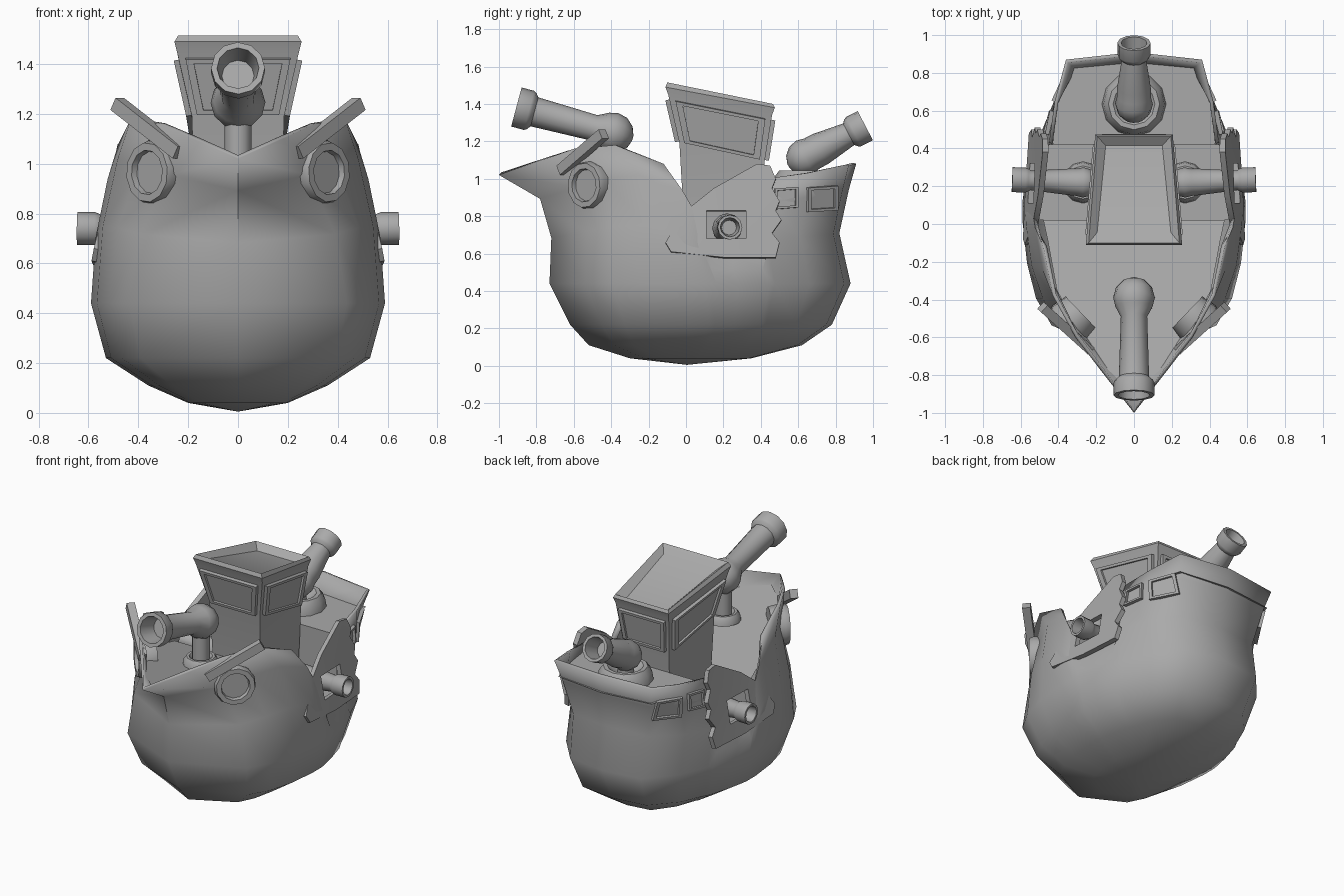
import bpy, bmesh, math
from mathutils import Vector
from mathutils.bvhtree import BVHTree

if "Cube" in bpy.data.objects:
    bpy.data.objects.remove(bpy.data.objects["Cube"])

grey = bpy.data.materials.new("ship grey")
grey.use_nodes = True
grey.diffuse_color = (0.4, 0.4, 0.4, 1)
grey.node_tree.nodes["Principled BSDF"].inputs["Base Color"].default_value = (0.4, 0.4, 0.4, 1)


def finish(bm, name, mirror=False, angle=40, shell=0):
    """Turn a bmesh into a shaded object; a shell is an open skin thickened inwards."""
    if mirror:
        bmesh.ops.mirror(bm, geom=bm.verts[:] + bm.edges[:] + bm.faces[:], axis='X', merge_dist=0.001)
    bmesh.ops.recalc_face_normals(bm, faces=bm.faces[:])
    if shell:
        bm.normal_update()
        lowest = min(bm.faces, key=lambda f: f.calc_center_median().z)
        if lowest.normal.z > 0:
            bmesh.ops.reverse_faces(bm, faces=bm.faces[:])
    mesh = bpy.data.meshes.new(name)
    bm.to_mesh(mesh)
    bm.free()
    obj = bpy.data.objects.new(name, mesh)
    bpy.context.collection.objects.link(obj)
    mesh.materials.append(grey)
    bpy.ops.object.select_all(action='DESELECT')
    obj.select_set(True)
    bpy.context.view_layer.objects.active = obj
    bpy.ops.object.shade_smooth_by_angle(angle=math.radians(angle))
    if shell:
        mod = obj.modifiers.new("thickness", 'SOLIDIFY')
        mod.thickness, mod.offset = shell, -1


def skin(bm, rings, closed=True):
    """Join successive rings of points with quads."""
    rows = [[bm.verts.new(p) for p in ring] for ring in rings]
    n = len(rows[0])
    for a, b in zip(rows, rows[1:]):
        for i in range(n if closed else n - 1):
            j = (i + 1) % n
            bm.faces.new((a[i], a[j], b[j], b[i]))
    return rows


def lathe(bm, profile, origin, axis, sides=12):
    """Revolve (distance, radius) pairs about an axis."""
    axis = Vector(axis).normalized()
    u = axis.orthogonal().normalized()
    v = axis.cross(u)
    turns = [math.tau * (i + 0.5) / sides for i in range(sides)]
    rows = skin(bm, [[Vector(origin) + axis * d + (u * math.cos(t) + v * math.sin(t)) * r
                      for t in turns] for d, r in profile])
    bm.faces.new(rows[0])
    bm.faces.new(rows[-1])


def panel(bm, corners, outward, depth, border):
    """Raised frame with a sunken pane."""
    c = [Vector(p) for p in corners]
    n = (c[2] - c[0]).cross(c[3] - c[1]).normalized()
    if n.dot(Vector(outward)) < 0:
        n = -n
    mid = sum(c, Vector()) / 4
    k = [p.lerp(mid, border) for p in c]
    rows = skin(bm, [c, [p + n * depth for p in c], [p + n * depth for p in k],
                     [p + n * depth * 0.4 for p in k]])
    bm.faces.new(rows[-1])


# Hull: rim points (y, x, z) from bow to stern, with the belly fullness beside each
rim = [(-1, 0, 1.02), (-.77, .18, 1.1), (-.6, .31, 1.16), (-.38, .43, 1.18), (-.12, .48, 1.08),
       (.01, .51, .83), (.06, .53, .62), (.2, .53, .62), (.4, .505, .62), (.43, .45, 1.0),
       (.65, .42, 1.03), (.87, .36, 1.07), (.91, 0, 1.08)]
full = [0, .74, .88, .96, 1, 1, .99, .95, .87, .84, .71, .44, 0]
upper = [(-1, .91, 1), (-.78, .87, .78), (-.72, .82, .42), (-.73, .88, 0)]
lower = [(-.62, .78, .53, .22), (-.52, .62, .36, .11), (-.3, .35, .2, .04), (0, .01, 0, .005)]
along = [(p[0] + 1) / 1.91 for p in rim]
rings = [[(.59 * f * (1 - k * k) + x * k * k, a + (b - a) * s, .44 + (z - .44) * k)
          for (y, x, z), f, s in zip(rim, full, along)] for a, b, k in upper]
rings += [[(w * f, a + (b - a) * s, z) for f, s in zip(full, along)] for a, b, w, z in lower]
bm = bmesh.new()
skin(bm, rings, closed=False)
bmesh.ops.remove_doubles(bm, verts=bm.verts[:], dist=0.012)
skin_tree = BVHTree.FromBMesh(bm)
finish(bm, "hull", mirror=True, angle=60, shell=0.02)


def on_hull(y, z):
    return skin_tree.ray_cast(Vector((2, y, z)), Vector((-1, 0, 0)))[0]


def deck(name, half, z_of, wall_y=None, wall=None):
    """Deck from half outline points, with an optional step wall."""
    pts = half + [(-x, y) for x, y in reversed(half) if x > 0]
    bm = bmesh.new()
    bm.faces.new([bm.verts.new((x, y, z_of(y))) for x, y in pts])
    if wall:
        x, low = wall
        bm.faces.new([bm.verts.new(p) for p in ((-x, wall_y, low), (x, wall_y, low),
                                                (x, wall_y, z_of(wall_y)), (-x, wall_y, z_of(wall_y)))])
    finish(bm, name)


deck("fore_deck", [(0, -.9)] + [(x * .95, y + .03) for y, x, z in rim[1:5]] + [(.48, .02)],
     lambda y: min(.995, .83 - .33 * (y - .02)), .02, (.48, .58))
deck("middle_deck", [(.51, .02), (.49, .42)], lambda y: .59)
deck("aft_deck", [(.43, .42), (.405, .65), (.345, .85), (0, .89)], lambda y: .96, .42, (.43, .58))

# Bridge tower: stacked rings given as (front x, front y, front z, back x, back y, back z)
levels = [(.17, 0, .58, .16, .4, .58), (.185, -.035, 1.19, .17, .42, 1.09),
          (.245, -.095, 1.45, .195, .46, 1.34), (.255, -.11, 1.49, .205, .475, 1.38),
          (.24, -.1, 1.515, .195, .465, 1.4), (.195, -.045, 1.475, .15, .415, 1.365)]
rings = [[Vector(p) for p in ((-a, b, c), (a, b, c), (d, e, f), (-d, e, f))] for a, b, c, d, e, f in levels]
bm = bmesh.new()
bm.faces.new(skin(bm, rings)[-1])
finish(bm, "bridge_tower", angle=30)

bm = bmesh.new()
for i in range(4):
    j = (i + 1) % 4
    a, b, c, d = rings[1][i], rings[1][j], rings[2][j], rings[2][i]

    def at(u, v):
        return a.lerp(b, u).lerp(d.lerp(c, u), v)
    panel(bm, [at(.06, .04), at(.94, .04), at(.94, .9), at(.06, .9)],
          (a + b) / 2 - Vector((0, .2, 1.15)), .022, .16)
finish(bm, "bridge_window_frames", angle=20)

# Side armour plates with a gun port, flaring out towards the bottom and the bow
outline = [(-.11, .66), (0, .83), (.15, .95), (.38, 1.08), (.45, 1.07), (.48, 1.0), (.46, .95),
           (.5, .88), (.48, .83), (.51, .78), (.46, .71), (.5, .66), (.48, .58), (.2, .58), (-.08, .61)]
port = [(.11, .68), (.11, .83), (.32, .83), (.32, .68)]
bm = bmesh.new()
edges = []
for loop in (outline, port):
    vs = [bm.verts.new((.48 + (1.1 - z) * (.21 - .13 * y), y, z)) for y, z in loop]
    edges += [bm.edges.new((vs[i - 1], vs[i])) for i in range(len(vs))]
bmesh.ops.triangle_fill(bm, edges=edges, use_beauty=True)
ext = bmesh.ops.extrude_face_region(bm, geom=bm.faces[:])
bmesh.ops.translate(bm, vec=(-.03, 0, -.006), verts=[g for g in ext["geom"] if isinstance(g, bmesh.types.BMVert)])
finish(bm, "side_armour_plates", mirror=True, angle=30)

# Stern windows
bm = bmesh.new()
for y0, y1, z0, z1 in ((.47, .595, .835, .955), (.64, .8, .825, .965)):
    panel(bm, [on_hull(y, z) - Vector((.01, 0, 0)) for y, z in ((y0, z0), (y1, z0 + .01), (y1, z1), (y0, z1 - .01))],
          (1, 0, 0), .03, .22)
finish(bm, "stern_windows", mirror=True, angle=20)

# Eyes: thick ring with a recessed disc
bm = bmesh.new()
facing = Vector((.72, -.69, 0))
lathe(bm, [(-.07, .115), (.015, .13), (.045, .12), (.045, .09), (.02, .085)], on_hull(-.515, .965), facing)
finish(bm, "eyes", mirror=True, angle=30)

# Brows: slanted bars
bm = bmesh.new()
inner, outer = Vector((.235, -.665, 1.045)), Vector((.485, -.44, 1.24))
out = Vector((.67, -.74, 0)) * .025
up = out.cross(outer - inner).normalized() * -.028
rows = skin(bm, [[p + out + up, p - out + up, p - out - up, p + out - up] for p in (inner, outer)])
bm.faces.new(rows[0])
bm.faces.new(rows[1])
finish(bm, "brows", mirror=True, angle=20)


def cannon(name, pivot, aim, length, ball, breech, barrel, muzzle, deck_z, foot, mirror=False):
    """Ball breech, tapering barrel, flared muzzle, and a neck in a raised collar."""
    bm = bmesh.new()
    lathe(bm, [(ball * math.sin(t), ball * math.cos(t)) for t in (-1.45, -1, -.5, 0, .45)]
          + [(ball * .95, breech), (length - .1, barrel), (length - .085, muzzle * .92),
             (length - .07, muzzle), (length, muzzle), (length, muzzle * .78),
             (length - .12, muzzle * .6)], pivot, aim)
    rise = foot * .5
    lathe(bm, [(0, foot), (rise * .6, foot * .95), (rise, foot * .8), (rise, foot * .65),
               (rise * .4, ball * .5), (pivot[2] - deck_z, ball * .5)],
          (pivot[0], pivot[1], deck_z), (0, 0, 1))
    finish(bm, name, mirror=mirror, angle=35)


cannon("fore_cannon", (0, -.39, 1.245), (0, -.97, .26), .535, .11, .07, .08, .108, .96, .11)
cannon("aft_cannon", (0, .635, 1.115), (0, .88, .46), .365, .1, .09, .065, .088, .96, .17)
cannon("side_cannons", (.27, .22, .735), (1, .04, .015), .375, .08, .07, .052, .066, .59, .11, mirror=True)
